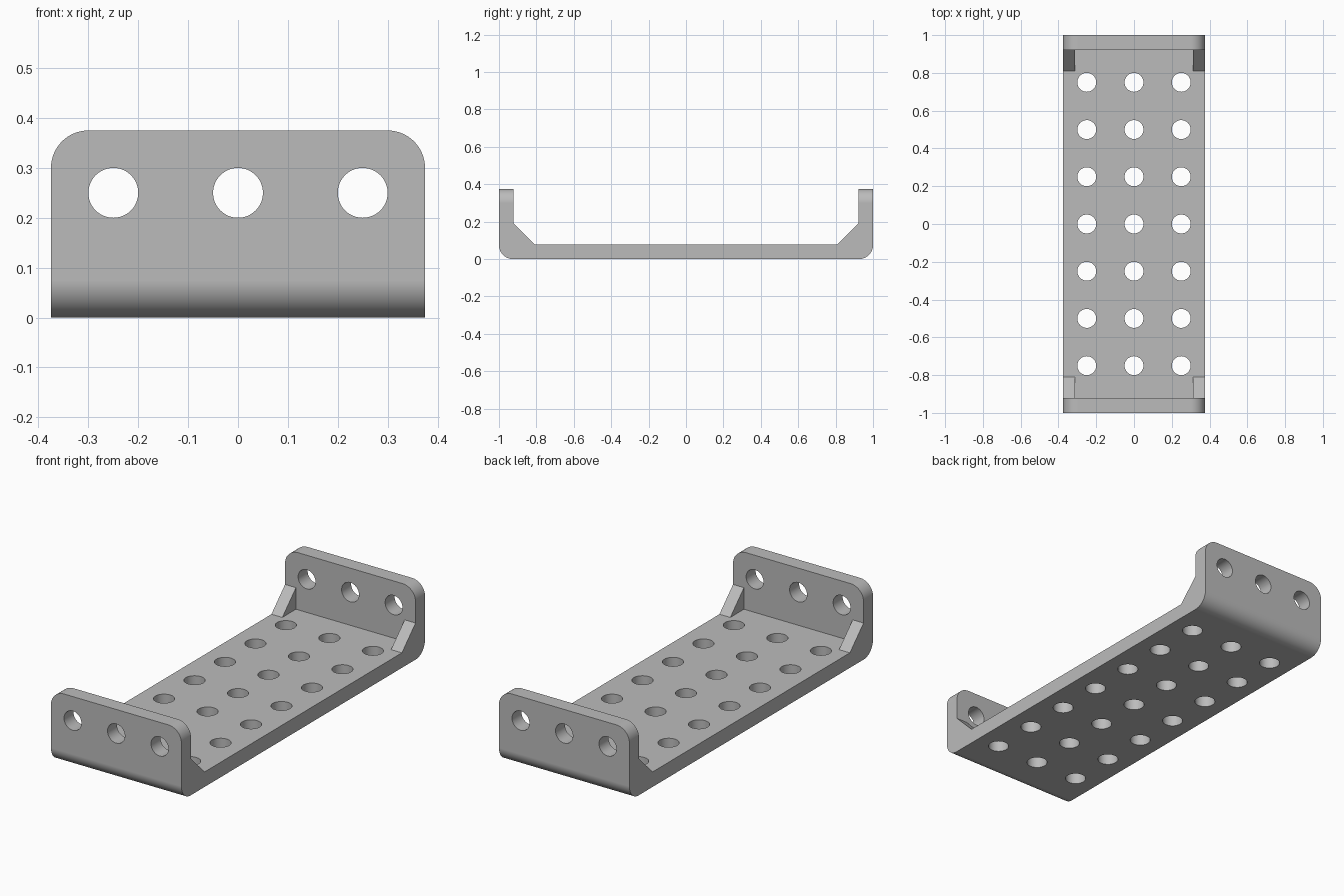
import bpy
import bmesh
from math import cos, sin, pi, radians
from mathutils import Matrix

cube = bpy.data.objects.get("Cube")
if cube:
    bpy.data.objects.remove(cube, do_unlink=True)

HALF_W, HALF_L, HEIGHT = 0.375, 1.0, 0.375
WALL, RADIUS, HOLE_R = 0.078, 0.075, 0.05
GUSSET_W, GUSSET = 0.0625, 0.112
STEPS = 14

grey = bpy.data.materials.new("light grey")
grey.use_nodes = True
colour = (0.5, 0.5, 0.5, 1)
grey.diffuse_color = colour
grey.node_tree.nodes["Principled BSDF"].inputs["Base Color"].default_value = colour


def add_object(name, bm):
    bmesh.ops.recalc_face_normals(bm, faces=bm.faces)
    mesh = bpy.data.meshes.new(name)
    bm.to_mesh(mesh)
    bm.free()
    mesh.materials.append(grey)
    obj = bpy.data.objects.new(name, mesh)
    bpy.context.collection.objects.link(obj)
    return obj


def extrude_x(bm, outline, x0, x1):
    """Extrude a closed y-z outline from x0 to x1."""
    face = bm.faces.new([bm.verts.new((x0, y, z)) for y, z in outline])
    new = bmesh.ops.extrude_face_region(bm, geom=[face])["geom"]
    bmesh.ops.translate(bm, vec=(x1 - x0, 0, 0),
                        verts=[g for g in new if isinstance(g, bmesh.types.BMVert)])


def combine(target, tool, operation):
    mod = target.modifiers.new(operation.lower(), 'BOOLEAN')
    mod.object, mod.operation, mod.solver = tool, operation, 'EXACT'
    bpy.context.view_layer.objects.active = target
    bpy.ops.object.modifier_apply(modifier=mod.name)
    bpy.data.objects.remove(tool, do_unlink=True)


# Channel: half profile with a rounded outer bend, mirrored into a U
inner = HALF_L - WALL
half = [(inner, WALL), (inner, HEIGHT), (HALF_L, HEIGHT)]
for i in range(STEPS + 1):
    a = pi / 2 * i / STEPS
    half.append((HALF_L - RADIUS + RADIUS * cos(a), RADIUS - RADIUS * sin(a)))
bm = bmesh.new()
extrude_x(bm, half + [(-y, z) for y, z in reversed(half)], -HALF_W, HALF_W)

# Rounded upper corners of both end flanges
corners = [e for e in bm.edges
           if all(v.co.z > HEIGHT - 0.001 for v in e.verts)
           and abs(e.verts[0].co.x - e.verts[1].co.x) < 0.001]
bmesh.ops.bevel(bm, geom=corners, offset=RADIUS, segments=STEPS,
                profile=0.5, affect='EDGES')
bracket = add_object("channel_bracket", bm)

# Triangular gussets in the four inner corners
bm = bmesh.new()
for side in (-1, 1):
    for end in (-1, 1):
        outline = [(inner + 0.02, WALL - 0.02), (inner + 0.02, WALL + GUSSET),
                   (inner, WALL + GUSSET), (inner - GUSSET, WALL),
                   (inner - GUSSET, WALL - 0.02)]
        extrude_x(bm, [(end * y, z) for y, z in outline],
                  side * (HALF_W - GUSSET_W), side * HALF_W)
combine(bracket, add_object("gussets", bm), 'UNION')

# Bolt holes: a grid through the floor and a row through each flange
bm = bmesh.new()


def add_drill(matrix):
    bmesh.ops.create_cone(bm, cap_ends=True, segments=48, radius1=HOLE_R,
                          radius2=HOLE_R, depth=0.2, matrix=matrix)


for col in (-1, 0, 1):
    x = col * 0.25
    for row in range(-3, 4):
        add_drill(Matrix.Translation((x, row * 0.25, 0)))
    for end in (-1, 1):
        add_drill(Matrix.Translation((x, end * (HALF_L - WALL / 2), 0.25))
                  @ Matrix.Rotation(radians(90), 4, 'X'))
combine(bracket, add_object("hole_cutter", bm), 'DIFFERENCE')

# Smooth bends and bores while keeping flat faces flat
bpy.ops.object.select_all(action='DESELECT')
bracket.select_set(True)
bpy.context.view_layer.objects.active = bracket
bpy.ops.object.shade_smooth_by_angle(angle=radians(30))
weighted = bracket.modifiers.new("weighted_normals", 'WEIGHTED_NORMAL')
weighted.keep_sharp = True
